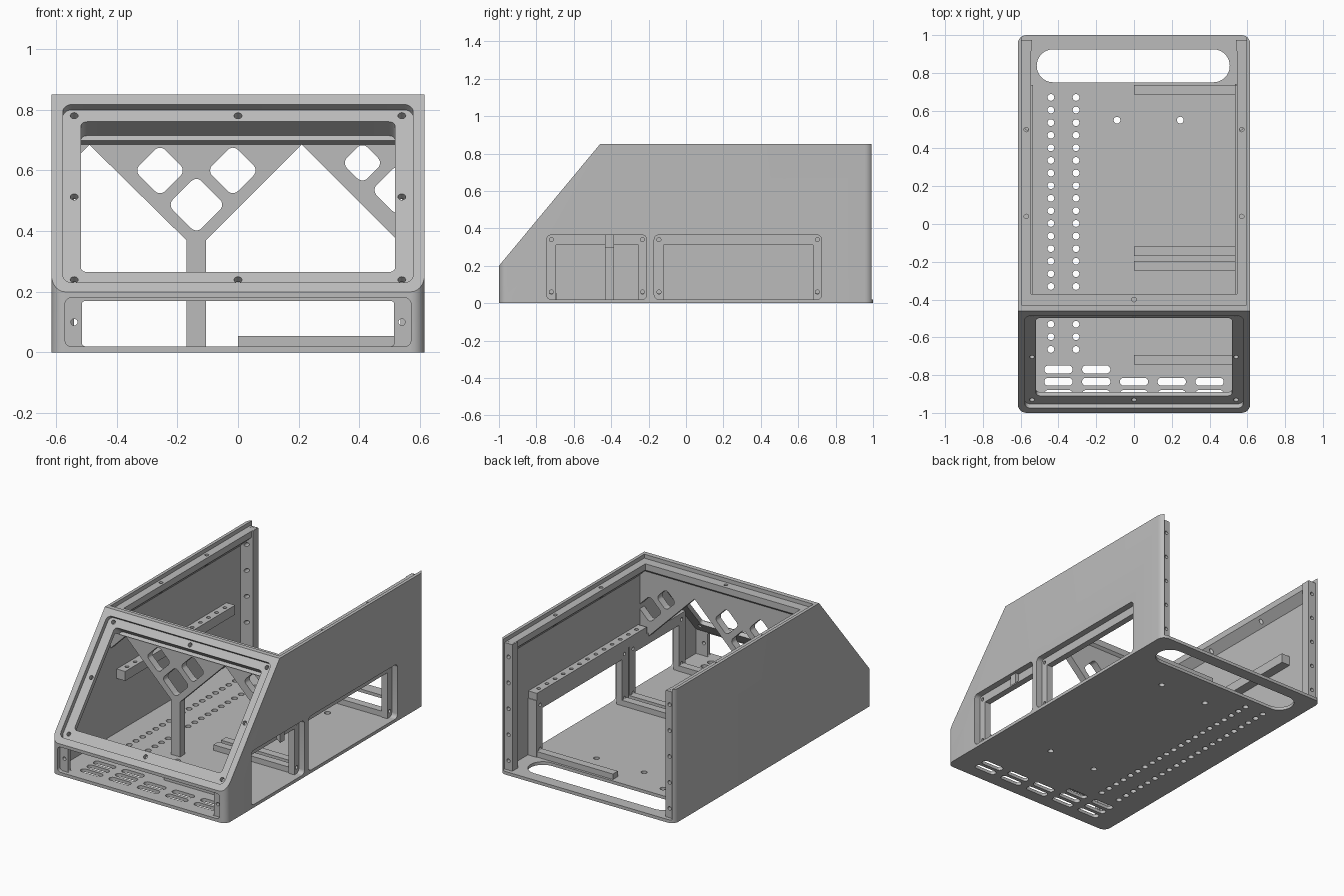
import bpy, bmesh, math
from mathutils import Matrix

if "Cube" in bpy.data.objects:
    bpy.data.objects.remove(bpy.data.objects["Cube"])

grey = bpy.data.materials.new("plain grey")
grey.use_nodes = True
grey.diffuse_color = (0.5, 0.5, 0.5, 1)
grey.node_tree.nodes["Principled BSDF"].inputs["Base Color"].default_value = (0.5, 0.5, 0.5, 1)

parts = []
PLACE = {"x": lambda p, t: (t, p[0], p[1]),
         "y": lambda p, t: (p[0], t, p[1]),
         "z": lambda p, t: (p[0], p[1], t)}


def prism(name, pts, axis, a, b, matrix=None, part=True):
    """Extrude a 2D outline along an axis from a to b."""
    bm = bmesh.new()
    lo = [bm.verts.new(PLACE[axis](p, a)) for p in pts]
    hi = [bm.verts.new(PLACE[axis](p, b)) for p in pts]
    bm.faces.new(lo)
    bm.faces.new(hi[::-1])
    n = len(pts)
    for i in range(n):
        j = (i + 1) % n
        bm.faces.new((lo[i], lo[j], hi[j], hi[i]))
    bmesh.ops.recalc_face_normals(bm, faces=bm.faces)
    if matrix:
        bm.transform(matrix)
    mesh = bpy.data.meshes.new(name)
    bm.to_mesh(mesh)
    bm.free()
    mesh.materials.append(grey)
    ob = bpy.data.objects.new(name, mesh)
    bpy.context.collection.objects.link(ob)
    if part:
        parts.append(ob)
    return ob


def rrect(u0, u1, v0, v1, r=0.0, steps=6):
    """Outline of a rectangle with rounded corners."""
    if r == 0:
        return [(u0, v0), (u1, v0), (u1, v1), (u0, v1)]
    out = []
    corners = ((u1 - r, v1 - r), (u0 + r, v1 - r), (u0 + r, v0 + r), (u1 - r, v0 + r))
    for k, (cu, cv) in enumerate(corners):
        for i in range(steps + 1):
            t = math.pi / 2 * (k + i / steps)
            out.append((cu + r * math.cos(t), cv + r * math.sin(t)))
    return out


def circle(u, v, r, n=16):
    return [(u + r * math.cos(2 * math.pi * i / n), v + r * math.sin(2 * math.pi * i / n))
            for i in range(n)]


def boolean(target, pts, axis, a, b, matrix=None, op="DIFFERENCE"):
    tool = prism("cutter", pts, axis, a, b, matrix, part=False)
    mod = target.modifiers.new("cut", "BOOLEAN")
    mod.operation, mod.solver, mod.object = op, "EXACT", tool
    bpy.context.view_layer.objects.active = target
    bpy.ops.object.modifier_apply(modifier=mod.name)
    bpy.data.objects.remove(tool)


# Shell: rounded footprint, side outline, hollow inside
shell = prism("shell", rrect(-0.615, 0.615, -1, 1, 0.045), "z", 0, 0.85)
boolean(shell, [(-1.1, -0.1), (1.1, -0.1), (1.1, 0.95), (-0.377, 0.95), (-1, 0.2), (-1.1, 0.2)],
        "x", -1, 1, op="INTERSECT")
boolean(shell, [(-0.95, 0.02), (-0.95, 0.175), (-0.497, 0.72), (-0.43, 0.685),
                (-0.43, 0.95), (1.1, 0.95), (1.1, 0.02)], "x", -0.595, 0.595)

# Sloped front: recess, opening and screw holes
slope = math.atan2(0.65, 0.54)
c, s = math.cos(slope), math.sin(slope)
tilt = Matrix(((1, 0, 0, 0), (0, c, -s, -1), (0, s, c, 0.2), (0, 0, 0, 1)))
boolean(shell, rrect(-0.577, 0.577, 0.04, 0.803, 0.03), "z", -0.028, 0.1, tilt)
boolean(shell, rrect(-0.518, 0.518, 0.108, 0.752, 0.02), "z", -0.1, 0.1, tilt)
for x, v in [(x, v) for x in (-0.54, 0, 0.54) for v in (0.075, 0.43, 0.778) if (x, v) != (0, 0.43)]:
    boolean(shell, circle(x, v, 0.013), "z", -0.06, 0.1, tilt)

# Lower front opening
boolean(shell, rrect(-0.57, 0.57, 0.02, 0.18, 0.02), "y", -1.1, -0.975)
boolean(shell, rrect(-0.515, 0.515, 0.02, 0.17, 0.012), "y", -1.1, -0.9)
for x in (-0.54, 0.54):
    boolean(shell, circle(x, 0.1, 0.011), "y", -1.1, -0.9)

# Floor: handle slot, hole columns, vents
boolean(shell, rrect(-0.515, 0.507, 0.75, 0.925, 0.087, 8), "z", -0.1, 0.019 + 0.1)
for i in range(21):
    for x in (-0.44, -0.307):
        boolean(shell, circle(x, 0.67 - i * 0.0667, 0.018), "z", -0.1, 0.1)
for x in (-0.09, 0.245):
    for y in (0.55, -0.48):
        boolean(shell, circle(x, y, 0.018), "z", -0.1, 0.1)
for row, y in enumerate((-0.77, -0.835, -0.9)):
    for x in (-0.4, -0.2, 0, 0.2, 0.4)[:2 if row == 0 else 5]:
        boolean(shell, rrect(x - 0.075, x + 0.075, y - 0.021, y + 0.021, 0.0209), "z", -0.1, 0.1)

# Side windows on the left wall with inner frames
for name, y0, y1 in (("front_window_frame", -0.745, -0.21), ("rear_window_frame", -0.17, 0.725)):
    frame = prism(name, rrect(y0 - 0.015, y1 + 0.015, 0.015, 0.38), "x", 0.535, 0.6)
    for ob in (shell, frame):
        boolean(ob, rrect(y0, y1, 0.02, 0.365, 0.025), "x", 0.575, 0.7)
        boolean(ob, rrect(y0 + 0.05, y1 - 0.045, 0.02, 0.312), "x", 0.5, 0.7)
    for y in (y0 + 0.025, y1 - 0.023):
        for z in (0.06, 0.34):
            boolean(frame, circle(y, z, 0.011), "x", 0.5, 0.7)

# Side ledges, back flanges and drilled rails
for sx, side in ((1, "left"), (-1, "right")):
    ledge = prism(side + "_top_ledge",
                  [(sx * x, z) for x, z in ((0.6, 0.73), (0.545, 0.785), (0.545, 0.825), (0.6, 0.825))],
                  "y", -0.435, 0.975)
    for y in (0.04, 0.5, 0.955):
        boolean(ledge, circle(sx * 0.57, y, 0.012), "z", 0.7, 0.9)
    flange = prism(side + "_back_flange",
                   [(sx * x, y) for x, y in ((0.6, 0.87), (0.54, 0.92), (0.54, 0.975), (0.6, 0.975))],
                   "z", 0.015, 0.824)
    for i in range(5):
        boolean(flange, circle(sx * 0.567, 0.08 + i * 0.165, 0.012), "y", 0.8, 1.1)
    rail = prism(side + "_rail", rrect(*sorted((sx * 0.535, sx * 0.6)), -0.37, 0.735), "z", 0.365, 0.425)
    for i in range(13):
        boolean(rail, circle(sx * 0.565, -0.31 + i * 0.082, 0.012), "z", 0.39, 0.5)

# Front cover ledge
front_ledge = prism("front_top_ledge", [(-0.44, 0.73), (-0.39, 0.765), (-0.37, 0.785),
                                        (-0.37, 0.825), (-0.44, 0.825)], "x", -0.598, 0.598)
# Truss with post and rounded diamond holes
truss = prism("truss", [(-0.598, 0.577), (-0.49, 0.685), (-0.17, 0.37), (-0.17, 0.015),
                        (-0.105, 0.015), (-0.105, 0.37), (0.21, 0.685), (0.598, 0.297),
                        (0.598, 0.824), (-0.598, 0.824)], "y", -0.432, -0.385)
for x, z, h in ((-0.257, 0.6, 0.06), (-0.017, 0.6, 0.06), (-0.137, 0.487, 0.067),
                (0.41, 0.625, 0.048), (0.525, 0.535, 0.06)):
    turn = Matrix.Translation((x, 0, z)) @ Matrix.Rotation(math.pi / 4, 4, "Y")
    boolean(truss, rrect(-h, h, -h, h, 0.024), "y", -0.6, -0.2, turn)
for x in (-0.57, 0, 0.57):
    for ob in (front_ledge, truss):
        boolean(ob, circle(x, -0.4, 0.012), "z", 0.79, 0.9)

# Floor guide bars
for i, y in enumerate((-0.718, -0.222, -0.145, 0.71)):
    prism("guide_bar_%d" % (i + 1), rrect(0, 0.54, y - 0.025, y + 0.025), "z", 0.015, 0.055)

# Smooth rounded corners, keep edges sharp
bpy.ops.object.select_all(action="DESELECT")
for ob in parts:
    ob.select_set(True)
bpy.context.view_layer.objects.active = shell
bpy.ops.object.shade_smooth_by_angle(angle=math.radians(30))
